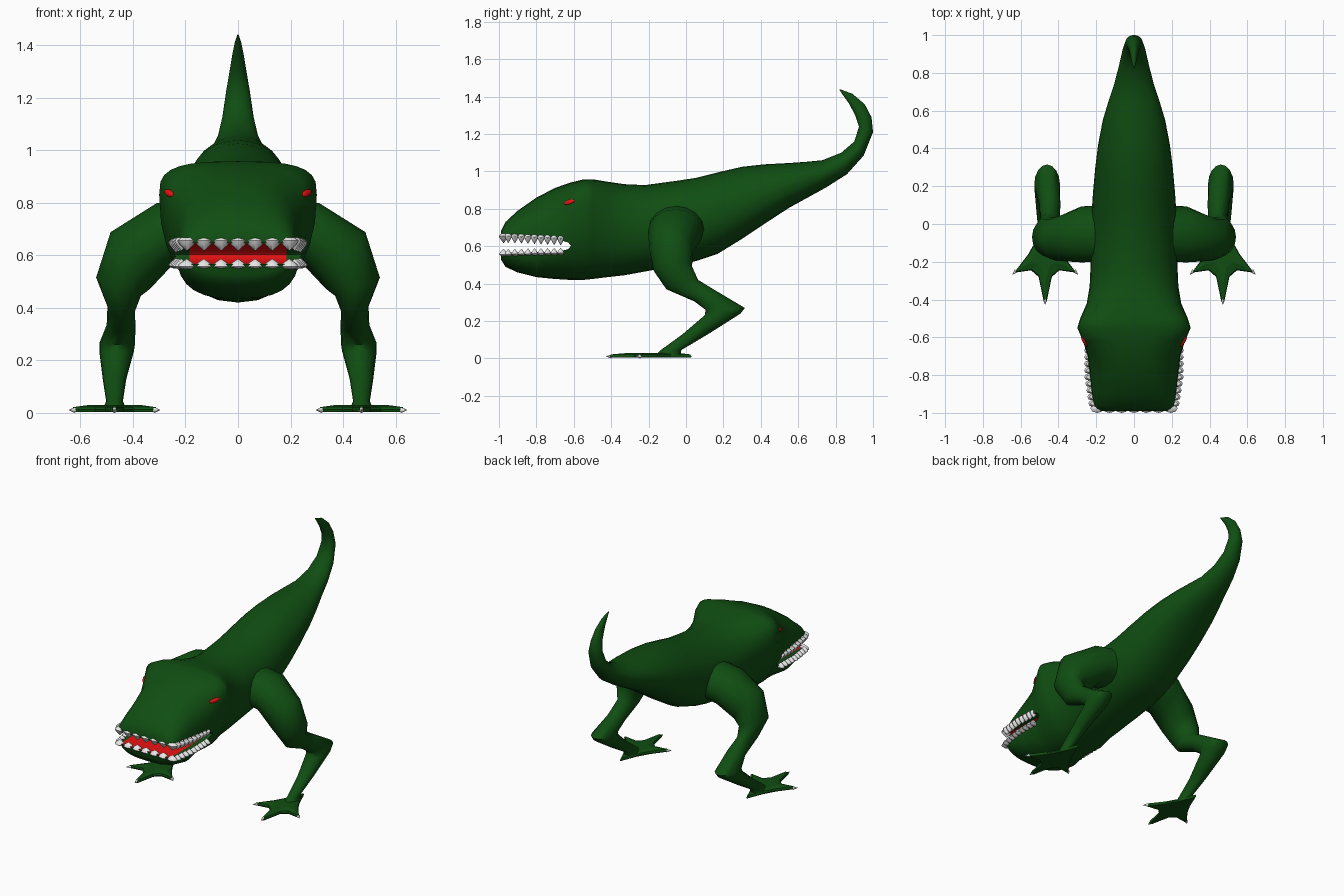
import bpy, bmesh, math
from mathutils import Vector, Matrix

if "Cube" in bpy.data.objects:
    bpy.data.objects.remove(bpy.data.objects["Cube"])


def material(name, rgb):
    m = bpy.data.materials.new(name)
    m.diffuse_color = (*rgb, 1)
    m.use_nodes = True
    m.node_tree.nodes["Principled BSDF"].inputs["Base Color"].default_value = m.diffuse_color
    return m


GREEN = material("skin green", (0.005, 0.075, 0.006))
RED = material("mouth red", (0.8, 0.006, 0.006))
WHITE = material("tooth white", (0.8, 0.8, 0.8))


def finish(bm, name, mats, mirror=False):
    bmesh.ops.recalc_face_normals(bm, faces=bm.faces)
    me = bpy.data.meshes.new(name)
    bm.to_mesh(me)
    bm.free()
    ob = bpy.data.objects.new(name, me)
    bpy.context.collection.objects.link(ob)
    for m in mats:
        me.materials.append(m)
    if mirror:
        ob.modifiers.new("mirror", 'MIRROR').use_mirror_merge = False
    return ob


def smooth(ob, angle=50):
    bpy.ops.object.select_all(action='DESELECT')
    ob.select_set(True)
    bpy.context.view_layer.objects.active = ob
    bpy.ops.object.shade_smooth_by_angle(angle=math.radians(angle))


def loft(rings):
    """Skin a list of closed rings and cap both ends."""
    bm = bmesh.new()
    rows = [[bm.verts.new(p) for p in r] for r in rings]
    n = len(rows[0])
    for a, b in zip(rows, rows[1:]):
        for i in range(n):
            j = (i + 1) % n
            bm.faces.new((a[i], a[j], b[j], b[i]))
    bm.faces.new(rows[0])
    bm.faces.new(rows[-1])
    return bm


def power(v, n):
    return math.copysign(abs(v) ** (2 / n), v)


def section(top, bottom, w, mid, n_up, n_low, count=28):
    """Rounded-box ring between a top and a bottom point (y, z)."""
    top, bottom = Vector((0, *top)), Vector((0, *bottom))
    centre = bottom.lerp(top, mid)
    pts = []
    for i in range(count):
        a = 2 * math.pi * i / count
        s, c = math.sin(a), math.cos(a)
        n = n_up if s >= 0 else n_low
        arm = (top if s >= 0 else bottom) - centre
        pts.append(centre + arm * abs(power(s, n)) + Vector((w * power(c, n), 0, 0)))
    return pts


# Head and trunk: y, top z, bottom z, half width, z of widest point, roundness
trunk = [
    (-.99, .68, .53, .20, .62, 3), (-.965, .73, .49, .215, .62, 3),
    (-.90, .79, .46, .225, .62, 2.8), (-.80, .86, .435, .235, .63, 2.6),
    (-.70, .912, .425, .245, .68, 2.6), (-.62, .94, .42, .27, .78, 2.8),
    (-.55, .957, .42, .30, .83, 3.2), (-.50, .958, .425, .285, .82, 3),
    (-.42, .945, .435, .25, .76, 2.5), (-.33, .932, .445, .235, .72, 2.2),
    (-.22, .927, .465, .23, .70, 2), (-.05, .95, .495, .228, .71, 2),
    (.05, .965, .52, .225, .73, 2), (.17, .995, .56, .217, .77, 2),
    (.30, 1.025, .64, .205, .82, 2), (.42, 1.038, .72, .19, .87, 2),
    (.55, 1.045, .805, .165, .92, 2), (.65, 1.052, .86, .135, .955, 2)]
# Curled tail: inner y, z, outer y, z, half width
tail = [
    (.73, 1.06, .75, .915, .105), (.83, 1.10, .86, .985, .078),
    (.90, 1.16, .95, 1.085, .06), (.925, 1.24, 1.0, 1.21, .045),
    (.905, 1.30, .992, 1.29, .033), (.87, 1.365, .955, 1.36, .022),
    (.845, 1.40, .89, 1.415, .013), (.82, 1.436, .823, 1.44, .003)]
rings = [section((y, t), (y, b), w, (m - b) / (t - b), n, 2.8 if y < -.75 else 2.2)
         for y, t, b, w, m, n in trunk]
rings += [section((a, b), (c, d), w, .5, 2, 2) for a, b, c, d, w in tail]
body = finish(loft(rings), "body", [GREEN, RED])

# Mouth cutter: wedge in three columns, the middle one lined red
wedge = [(-1.1, .565), (-.68, .57), (-.63, .585), (-.615, .602),
         (-.63, .62), (-.68, .635), (-1.1, .652)]
bm = loft([[(x, y, z) for y, z in wedge] for x in (-.5, -.185, .185, .5)])
for f in bm.faces:
    f.material_index = int(abs(f.calc_center_median().x) < .1)
cutter = finish(bm, "mouth_cutter", [GREEN, RED])
cutter.hide_render = True
cut = body.modifiers.new("mouth", 'BOOLEAN')
cut.object, cut.operation, cut.solver = cutter, 'DIFFERENCE', 'EXACT'
bpy.context.view_layer.objects.active = body
bpy.ops.object.modifier_apply(modifier="mouth")
bpy.data.objects.remove(cutter)
smooth(body)


# Teeth: bulging cones along both lips
def tooth(bm, x, y, z, tip, r):
    profile = [(.55, 0), (1, .25), (.75, .55), (.06, 1)]
    rows = [[bm.verts.new((x + r * k * math.cos(i * math.pi / 4),
                           y + .7 * r * k * math.sin(i * math.pi / 4), z + (tip - z) * h))
             for i in range(8)] for k, h in profile]
    for a, b in zip(rows, rows[1:]):
        for i in range(8):
            bm.faces.new((a[i], a[i - 1], b[i - 1], b[i]))
    bm.faces.new(rows[0])
    bm.faces.new(rows[-1])


def tooth_row(name, z, tip):
    bm = bmesh.new()
    for i in range(7):
        tooth(bm, -.195 + .065 * i, -.975, z, tip, .036)
    for side in (-1, 1):
        for i in range(9):
            y = -.95 + .035 * i
            drop = -.012 * i / 8 if z > .6 else .006 * i / 8
            tooth(bm, side * (.215 + .022 * min(1, i / 4)), y, z + drop, tip + drop, .027)
    smooth(finish(bm, name, [WHITE]))


tooth_row("upper_teeth", .668, .618)
tooth_row("lower_teeth", .548, .585)

# Eyes: thin slanted plates lying on the brow
ok, pos, normal, _ = body.closest_point_on_mesh(Vector((.27, -.63, .84)))
u = Vector((.04, .045, .02))
u = (u - normal * u.dot(normal)).normalized()
v = normal.cross(u)
bm = bmesh.new()
bmesh.ops.create_uvsphere(bm, u_segments=16, v_segments=8, radius=1)
frame = Matrix((u * .034, v * .013, normal * .008)).transposed().to_4x4()
bmesh.ops.transform(bm, matrix=Matrix.Translation(pos) @ frame, verts=bm.verts)
smooth(finish(bm, "eyes", [RED], True))

# Legs: ring centre, outward arm (x, z), backward arm (y, z)
leg = [
    ((.15, -.05, .70), (.02, .12), (.15, 0)), ((.28, -.055, .68), (.03, .118), (.148, 0)),
    ((.41, -.08, .58), (.075, .108), (.115, 0)), ((.455, -.07, .48), (.085, .035), (.103, .01)),
    ((.445, -.02, .395), (.052, .01), (.085, .025)), ((.445, .10, .335), (.055, 0), (.055, .03)),
    ((.46, .21, .265), (.068, 0), (.105, .005)), ((.462, .195, .235), (.066, 0), (.095, .004)),
    ((.47, .05, .13), (.045, 0), (.068, 0)), ((.47, -.08, .045), (.032, 0), (.055, 0)),
    ((.47, -.10, .012), (.045, 0), (.07, 0))]
rings = []
for c, (ax, az), (by, bz) in leg:
    rings.append([Vector(c) + Vector((ax, 0, az)) * math.cos(t) + Vector((0, by, bz)) * math.sin(t)
                  for t in (2 * math.pi * i / 16 for i in range(16))])
smooth(finish(loft(rings), "legs", [GREEN], True), 60)

# Feet: webbed slabs with three toes and a heel spur
half = [(0, .03), (.045, -.08), (.09, -.16), (.165, -.258), (.075, -.245), (.035, -.28), (.008, -.41)]
outline = half + [(-x, y) for x, y in reversed(half[1:])]
bm = loft([[(.47 + k * x, -.15 + k * (y + .15), z) for x, y in outline]
           for z, k in ((.004, .97), (.012, 1), (.022, .95), (.03, .6))])
finish(bm, "feet", [GREEN], True)

# Claws: small cones on the toe tips
bm = bmesh.new()
for x, y, dx, dy in ((.628, -.252, .7, -.7), (.312, -.252, -.7, -.7), (.47, -.405, 0, -1)):
    d = Vector((dx, dy, 0)).normalized()
    rot = d.to_track_quat('Z', 'Y').to_matrix().to_4x4()
    bmesh.ops.create_cone(bm, cap_ends=True, segments=8, radius1=.011, radius2=.001, depth=.03,
                          matrix=Matrix.Translation(Vector((x, y, .012)) + d * .007) @ rot)
low = min(v.co.z for v in bm.verts)
bmesh.ops.translate(bm, vec=(0, 0, -low), verts=bm.verts)
smooth(finish(bm, "claws", [WHITE], True))
